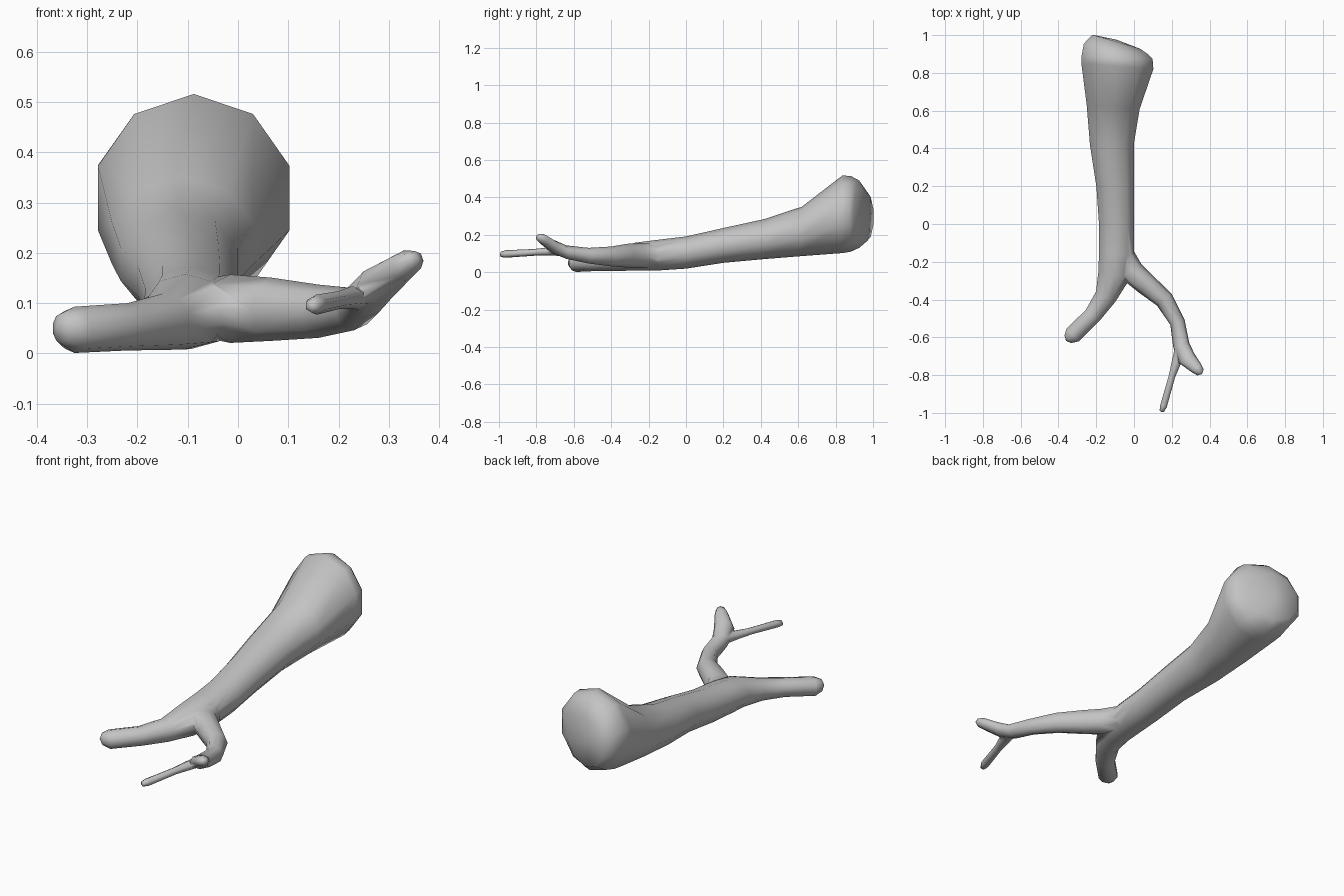
import bpy
import bmesh
import math
from mathutils import Euler, Vector

cube = bpy.data.objects.get("Cube")
if cube:
    bpy.data.objects.remove(cube, do_unlink=True)

bark = bpy.data.materials.new("light_grey_bark")
bark.use_nodes = True
colour = (0.55, 0.55, 0.55, 1)
bark.diffuse_color = colour
bsdf = bark.node_tree.nodes["Principled BSDF"]
bsdf.inputs["Base Color"].default_value = colour
bsdf.inputs["Roughness"].default_value = 0.8


def limb(name, rings, sides, bulge=0.012):
    """Loft upright rings (x, y, z, half width, half height, turn) along their path."""
    bm = bmesh.new()
    loops = []
    last = len(rings) - 1
    mids = [Vector(r[:3]) for r in rings]
    for i, (mid, ring) in enumerate(zip(mids, rings)):
        along = mids[min(i + 1, last)] - mids[max(i - 1, 0)]
        along.z = 0
        across = along.normalized().cross(Vector((0, 0, 1)))
        across.rotate(Euler((0, 0, sum(ring[5:]))))
        loop = []
        for k in range(sides):
            a = math.tau * k / sides + math.pi / 2
            offset = across * math.cos(a) * ring[3]
            offset.z += math.sin(a) * ring[4]
            loop.append(bm.verts.new(mid + offset))
        loops.append(loop)
    for a, b in zip(loops, loops[1:]):
        for k in range(sides):
            n = (k + 1) % sides
            bm.faces.new((a[k], a[n], b[n], b[k]))
    # Slightly domed ends
    for loop, end, inner in ((loops[0], 0, 1), (loops[-1], last, last - 1)):
        out = (mids[end] - mids[inner]).normalized()
        pole = bm.verts.new(mids[end] + out * bulge)
        for k in range(sides):
            bm.faces.new((loop[k], loop[(k + 1) % sides], pole))
    bmesh.ops.recalc_face_normals(bm, faces=bm.faces)
    mesh = bpy.data.meshes.new(name)
    bm.to_mesh(mesh)
    bm.free()
    mesh.materials.append(bark)
    obj = bpy.data.objects.new(name, mesh)
    bpy.context.collection.objects.link(obj)
    return obj


# Thick trunk running from the right fork to its swollen, slanted end
trunk = limb("trunk", [
    (-0.351, -0.61, 0.05, 0.028, 0.03),
    (-0.325, -0.588, 0.047, 0.049, 0.046),
    (-0.22, -0.485, 0.053, 0.049, 0.047),
    (-0.15, -0.385, 0.063, 0.061, 0.056),
    (-0.105, -0.27, 0.083, 0.09, 0.075),
    (-0.093, -0.15, 0.091, 0.097, 0.082),
    (-0.093, 0.0, 0.105, 0.097, 0.086),
    (-0.1, 0.2, 0.143, 0.104, 0.093),
    (-0.117, 0.42, 0.177, 0.122, 0.107),
    (-0.11, 0.62, 0.218, 0.148, 0.132),
    (-0.088, 0.835, 0.309, 0.201, 0.207),
    (-0.09, 0.88, 0.312, 0.198, 0.203, -0.1),
    (-0.095, 0.926, 0.31, 0.182, 0.18, -0.21),
    (-0.094, 0.965, 0.295, 0.138, 0.132, -0.26),
], 10)

# Left fork, bending and rising to a stub
left_fork = limb("left_fork", [
    (-0.06, -0.14, 0.09, 0.05, 0.06),
    (-0.015, -0.25, 0.089, 0.066, 0.068),
    (0.065, -0.32, 0.088, 0.058, 0.063),
    (0.16, -0.4, 0.084, 0.05, 0.053),
    (0.23, -0.52, 0.088, 0.04, 0.042),
    (0.25, -0.64, 0.107, 0.044, 0.036),
    (0.278, -0.71, 0.137, 0.048, 0.037),
    (0.33, -0.762, 0.174, 0.033, 0.031),
    (0.352, -0.786, 0.184, 0.023, 0.02),
], 8)

# Thin twig leaving the left fork
twig = limb("twig", [
    (0.25, -0.64, 0.112, 0.034, 0.026),
    (0.225, -0.73, 0.111, 0.029, 0.022),
    (0.2, -0.81, 0.106, 0.02, 0.018),
    (0.156, -0.965, 0.097, 0.021, 0.02),
    (0.147, -0.99, 0.095, 0.014, 0.014),
], 6, bulge=0.006)

# Fuse the limbs into one continuous surface
bpy.context.view_layer.objects.active = trunk
for part in (left_fork, twig):
    join = trunk.modifiers.new("join", "BOOLEAN")
    join.operation = "UNION"
    join.solver = "EXACT"
    join.object = part
    bpy.ops.object.modifier_apply(modifier=join.name)
    bpy.data.objects.remove(part, do_unlink=True)

trunk.name = "forked_branch"
bpy.ops.object.select_all(action="DESELECT")
trunk.select_set(True)
bpy.ops.object.shade_smooth_by_angle(angle=math.radians(100))
